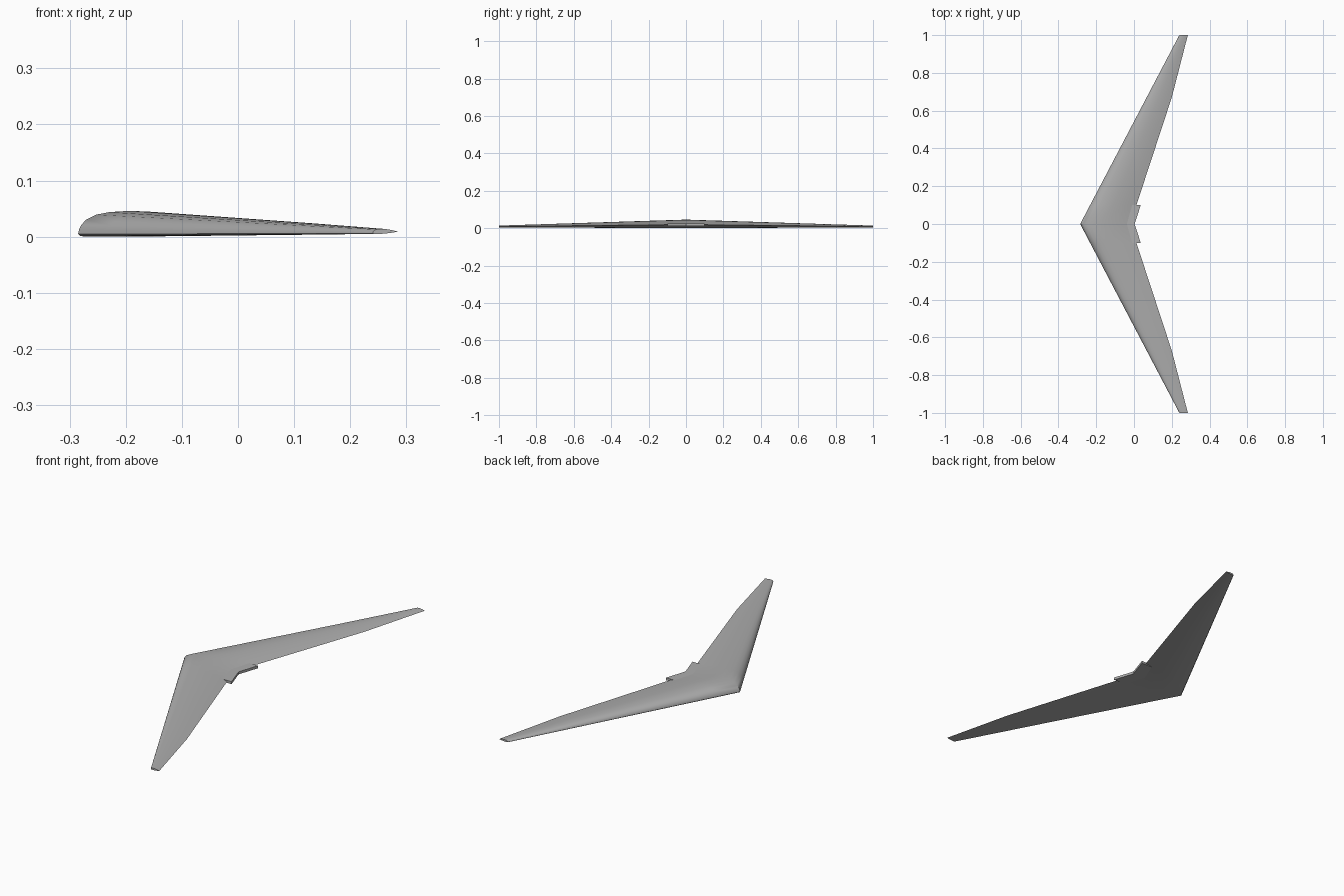
import bpy
import bmesh
from math import radians

cube = bpy.data.objects.get("Cube")
if cube:
    bpy.data.objects.remove(cube, do_unlink=True)

grey = bpy.data.materials.new("matte grey")
grey.use_nodes = True
colour = (0.42, 0.42, 0.42, 1)
grey.diffuse_color = colour
grey.node_tree.nodes["Principled BSDF"].inputs["Base Color"].default_value = colour

SPAN, KINK, TAB = 1.0, 0.67, 0.1      # half-span stations
NOSE, ROOT_TAIL, KINK_TAIL, TIP_TAIL = -0.285, -0.02, 0.2, 0.285
TIP_LEAD = 0.24
SWEEP = (KINK_TAIL - ROOT_TAIL) / KINK

# Airfoil section: fraction of chord, fraction of height
UPPER = [(0, 0.1), (0.006, 0.27), (0.022, 0.46), (0.055, 0.66), (0.12, 0.85),
         (0.21, 0.95), (0.35, 1), (0.5, 0.96), (0.7, 0.8), (0.86, 0.62), (1, 0.43)]
LOWER = [(0.7, 0.18), (0.5, 0.05), (0.36, 0), (0.07, 0), (0.015, 0.02)]


def lead(y):
    return NOSE + (TIP_LEAD - NOSE) * y / SPAN


def tail(y):
    if y <= KINK:
        return ROOT_TAIL + SWEEP * y
    return KINK_TAIL + (TIP_TAIL - KINK_TAIL) * (y - KINK) / (SPAN - KINK)


def loft(name, rings):
    """Skin a row of matching closed rings and cap both ends."""
    bm = bmesh.new()
    rows = [[bm.verts.new(p) for p in ring] for ring in rings]
    for a, b in zip(rows, rows[1:]):
        for i in range(len(a)):
            j = (i + 1) % len(a)
            bm.faces.new((a[i], a[j], b[j], b[i]))
    bm.faces.new(rows[0])
    bm.faces.new(rows[-1])
    bmesh.ops.recalc_face_normals(bm, faces=bm.faces)
    mesh = bpy.data.meshes.new(name)
    bm.to_mesh(mesh)
    bm.free()
    mesh.materials.append(grey)
    obj = bpy.data.objects.new(name, mesh)
    bpy.context.collection.objects.link(obj)
    return obj


def wing_section(y):
    s = abs(y)
    base = 0.005 * s
    height = 0.046 - 0.037 * s
    chord = tail(s) - lead(s)
    return [(lead(s) + c * chord, y, base + h * height) for c, h in UPPER + LOWER]


# Swept flying wing, tip to tip
half = [0, 0.1, 0.34, KINK, SPAN]
stations = [-y for y in reversed(half[1:])] + half
wing = loft("wing", [wing_section(y) for y in stations])
bpy.ops.object.select_all(action='DESELECT')
wing.select_set(True)
bpy.context.view_layer.objects.active = wing
bpy.ops.object.shade_smooth_by_angle(angle=radians(35))


# Blunt tabs behind the centre of the trailing edge
def tab_section(y):
    front, back = tail(abs(y)) - 0.06, tail(abs(y)) + 0.023
    return [(front, y, 0.014), (front, y, 0.024), (back, y, 0.024), (back, y, 0.012)]


for side, name in ((1, "left_tail_tab"), (-1, "right_tail_tab")):
    loft(name, [tab_section(0), tab_section(side * TAB)])
